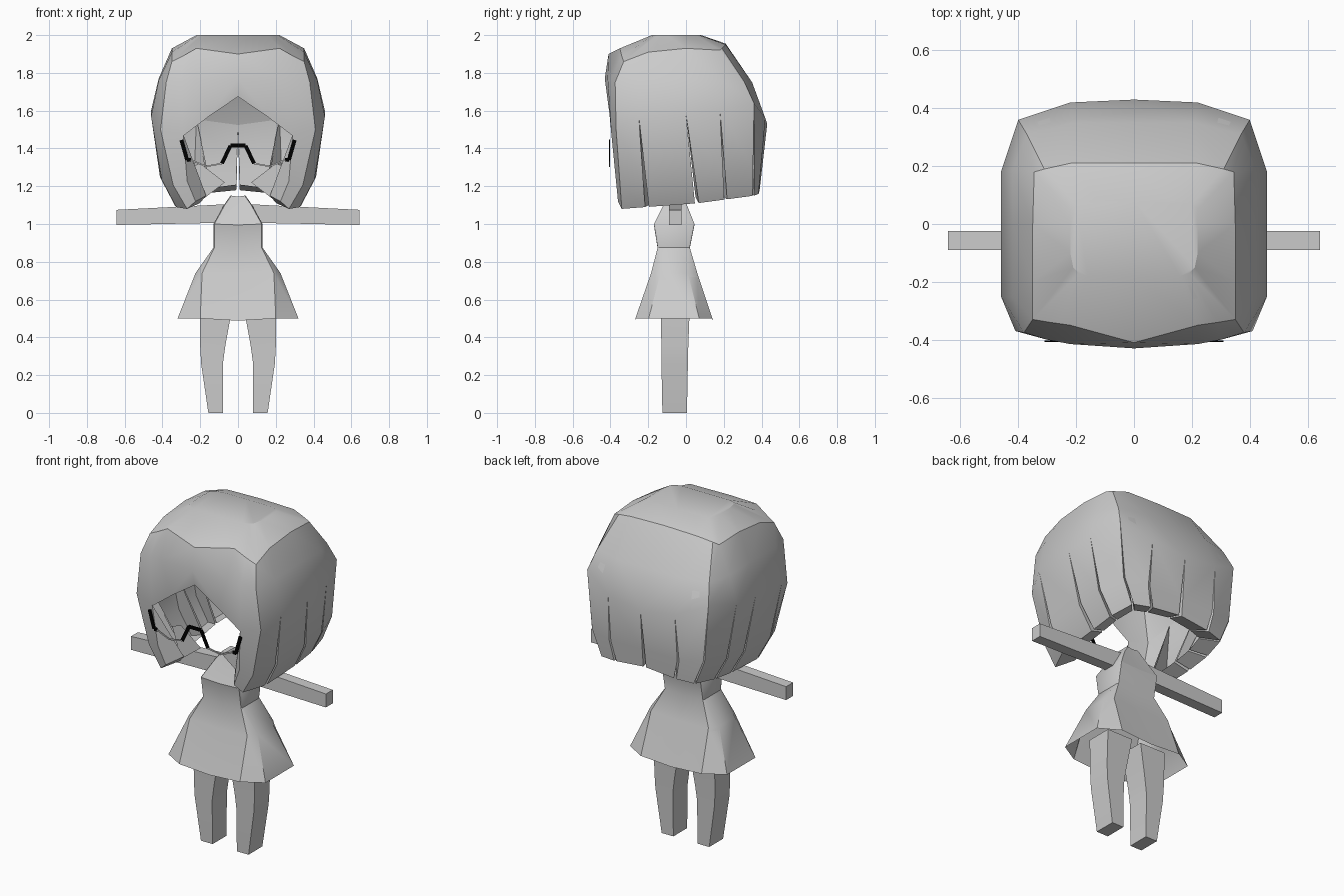
import bpy
import bmesh
import math

cube = bpy.data.objects.get("Cube")
if cube:
    bpy.data.objects.remove(cube, do_unlink=True)


def material(name, value):
    mat = bpy.data.materials.new(name)
    mat.use_nodes = True
    colour = (value, value, value, 1)
    mat.diffuse_color = colour
    mat.node_tree.nodes["Principled BSDF"].inputs["Base Color"].default_value = colour
    return mat


GREY = material("plain grey", 0.6)
BLACK = material("frame black", 0)


def add_part(name, verts, faces, mat=GREY):
    """Smooth-shaded half with welded corners, mirrored across the centre."""
    mesh = bpy.data.meshes.new(name)
    mesh.from_pydata(verts, [], faces)
    bm = bmesh.new()
    bm.from_mesh(mesh)
    bmesh.ops.remove_doubles(bm, verts=bm.verts, dist=0.0005)
    bm.to_mesh(mesh)
    bm.free()
    mesh.materials.append(mat)
    mesh.shade_smooth()
    mesh.set_sharp_from_angle(angle=math.radians(30))
    obj = bpy.data.objects.new(name, mesh)
    bpy.context.collection.objects.link(obj)
    mod = obj.modifiers.new("Mirror", 'MIRROR')
    mod.use_axis[0] = True
    mod.merge_threshold = 0.001


def loft(rows, closed=False):
    """Join rows (upper to lower, each running front to back) with outward quads."""
    n = len(rows[0])
    verts = [p for row in rows for p in row]
    faces = []
    for r in range(len(rows) - 1):
        for i in range(n if closed else n - 1):
            j = (i + 1) % n
            faces.append((r * n + i, (r + 1) * n + i, (r + 1) * n + j, r * n + j))
    return verts, faces


def add_limb(name, sections):
    """Closed four-sided limb; sections run top to bottom."""
    verts, faces = loft(sections, closed=True)
    last = len(verts)
    faces += [(0, 1, 2, 3), tuple(range(last - 1, last - 5, -1))]
    add_part(name, verts, faces)


# Hair cap: half rings from the front centre round to the back centre
crown = [(0, -.18, 2), (.16, -.18, 2), (.19, -.17, 2), (.21, -.15, 2), (.22, -.1, 2),
         (.22, 0, 2), (.22, .05, 2), (.2, .07, 2), (.12, .08, 2), (0, .08, 2)]
ridge = [(0, -.41, 1.9), (.22, -.35, 1.93), (.29, -.34, 1.89), (.35, -.33, 1.86), (.35, -.2, 1.91),
         (.35, 0, 1.93), (.345, .18, 1.92), (.31, .19, 1.93), (.22, .21, 1.95), (0, .21, 1.955)]
upper = [(0, -.43, 1.77), (.22, -.415, 1.77), (.3, -.4, 1.76), (.38, -.375, 1.75), (.42, -.25, 1.76),
         (.42, 0, 1.77), (.42, .19, 1.76), (.37, .31, 1.75), (.21, .35, 1.75), (0, .35, 1.75)]
wide = [(0, -.41, 1.68), (.15, -.405, 1.58), (.29, -.395, 1.475), (.41, -.37, 1.5), (.46, -.25, 1.57),
        (.46, 0, 1.58), (.46, .18, 1.6), (.4, .36, 1.64), (.22, .42, 1.56), (0, .43, 1.53)]
hem = [None, None, (.225, -.36, 1.12), (.27, -.34, 1.08), (.33, -.21, 1.09),
       (.34, .06, 1.11), (.34, .21, 1.13), (.31, .36, 1.15), (.2, .385, 1.16), (0, .39, 1.18)]

cap_verts, cap_faces = loft([crown, ridge, upper, wide])
cap_faces.append(tuple(range(len(crown))))
add_part("hair_lining", [(x * .99, y * .99, z - .006) for x, y, z in cap_verts],
         [face[::-1] for face in cap_faces])


def mix(a, b, t):
    return tuple(u + (v - u) * t for u, v in zip(a, b))


hair_verts, hair_faces = list(cap_verts), list(cap_faces)


def hang_lock(first, last, slit_start=True):
    """Tapered hanging panel with a bulge, a bottom rim and slit walls."""
    tops = wide[first:last + 1]
    ends = list(hem[first:last + 1])
    if slit_start:
        ends[0] = mix(ends[0], ends[1], .05)
    ends[-1] = mix(ends[-1], ends[-2], .05)
    middles = [mix(a, b, .7) for a, b in zip(tops, ends)]
    middles = [(x * 1.1, y, z) for x, y, z in middles]
    inner = [(x * .75, y * .75, z + .03) for x, y, z in ends]
    verts, faces = loft([tops, middles, ends, inner])
    n = len(tops)
    faces.append((0, 3 * n, 2 * n, n))
    faces.append((n - 1, 2 * n - 1, 3 * n - 1, 4 * n - 1))
    base = len(hair_verts)
    hair_verts.extend(verts)
    hair_faces.extend(tuple(base + i for i in face) for face in faces)


# Front, side, corner and back locks are welded to the cap
hang_lock(2, 4, slit_start=False)
for start in range(4, 9):
    hang_lock(start, start + 1)
add_part("hair", hair_verts, hair_faces)

# Hair tip inside the face opening
add_part("cheek_lock",
         [(.07, -.25, 1.22), (.2, -.25, 1.12), (.26, -.25, 1.3), (.2, -.25, 1.32)],
         [(0, 1, 2, 3)])


# Glasses: thin flat bars along the frame
def add_bar(name, start, end, half, mat):
    (x1, z1), (x2, z2) = start, end
    length = math.hypot(x2 - x1, z2 - z1)
    dx, dz = -(z2 - z1) / length * half, (x2 - x1) / length * half
    corners = [(x1 - dx, z1 - dz), (x2 - dx, z2 - dz), (x2 + dx, z2 + dz), (x1 + dx, z1 + dz)]
    verts = [(x, y, z) for y in (-.408, -.402) for x, z in corners]
    faces = [(0, 1, 2, 3), (7, 6, 5, 4)]
    faces += [(i, i + 4, (i + 1) % 4 + 4, (i + 1) % 4) for i in range(4)]
    add_part(name, verts, faces, mat)


frame = [(0, 1.415), (.04, 1.415), (.085, 1.32), (.17, 1.305), (.25, 1.34), (.27, 1.34), (.3, 1.445)]
names = ["glasses_bridge", "inner_rim", "lower_rim", "lower_rim_outer", "outer_corner", "outer_rim"]
for k, name in enumerate(names):
    lower = name.startswith("lower")
    add_bar(name, frame[k], frame[k + 1], .004 if lower else .01, GREY if lower else BLACK)


# Dress and neck: half rings given by height, widths and depths
def dress_ring(z, corner, side, front, back, inset, dip=.005):
    return [(0, front, z - dip), (corner, front, z), (side, front + inset, z),
            (side, back - inset, z), (corner, back, z), (0, back, z - dip)]


rings = [dress_ring(1.15, .035, .04, -.1, -.01, .005),
         dress_ring(1.1, .07, .075, -.12, .005, .01),
         dress_ring(1, .125, .13, -.17, .045, .01),
         dress_ring(.875, .125, .13, -.15, .02, .01),
         dress_ring(.74, .19, .225, -.185, .06, .05),
         dress_ring(.5, .2, .32, -.268, .14, .07, dip=.012)]
# The skirt lining runs from the hem back up to the waist
rings += [[(x * .97, y * .97, z) for x, y, z in ring] for ring in (rings[4], rings[3])]
verts, faces = loft(rings)
faces.append(tuple(range(6)))
add_part("dress", verts, faces)


# Legs
def leg_section(z, inside, outside, front, back):
    return [(inside, front, z), (outside, front, z), (outside, back, z), (inside, back, z)]


add_limb("leg", [leg_section(.56, .03, .2, -.135, .02),
                 leg_section(.35, .068, .2, -.13, .012),
                 leg_section(.26, .08, .195, -.13, .01),
                 leg_section(0, .08, .157, -.125, .005)])


# Arms, running from the hand in to the shoulder
def arm_section(x, low, high):
    return [(x, -.09, low), (x, -.025, low), (x, -.025, high), (x, -.09, high)]


add_limb("arm", [arm_section(.643, .995, 1.075),
                 arm_section(.15, 1.005, 1.1),
                 arm_section(.06, 1.005, 1.105)])
